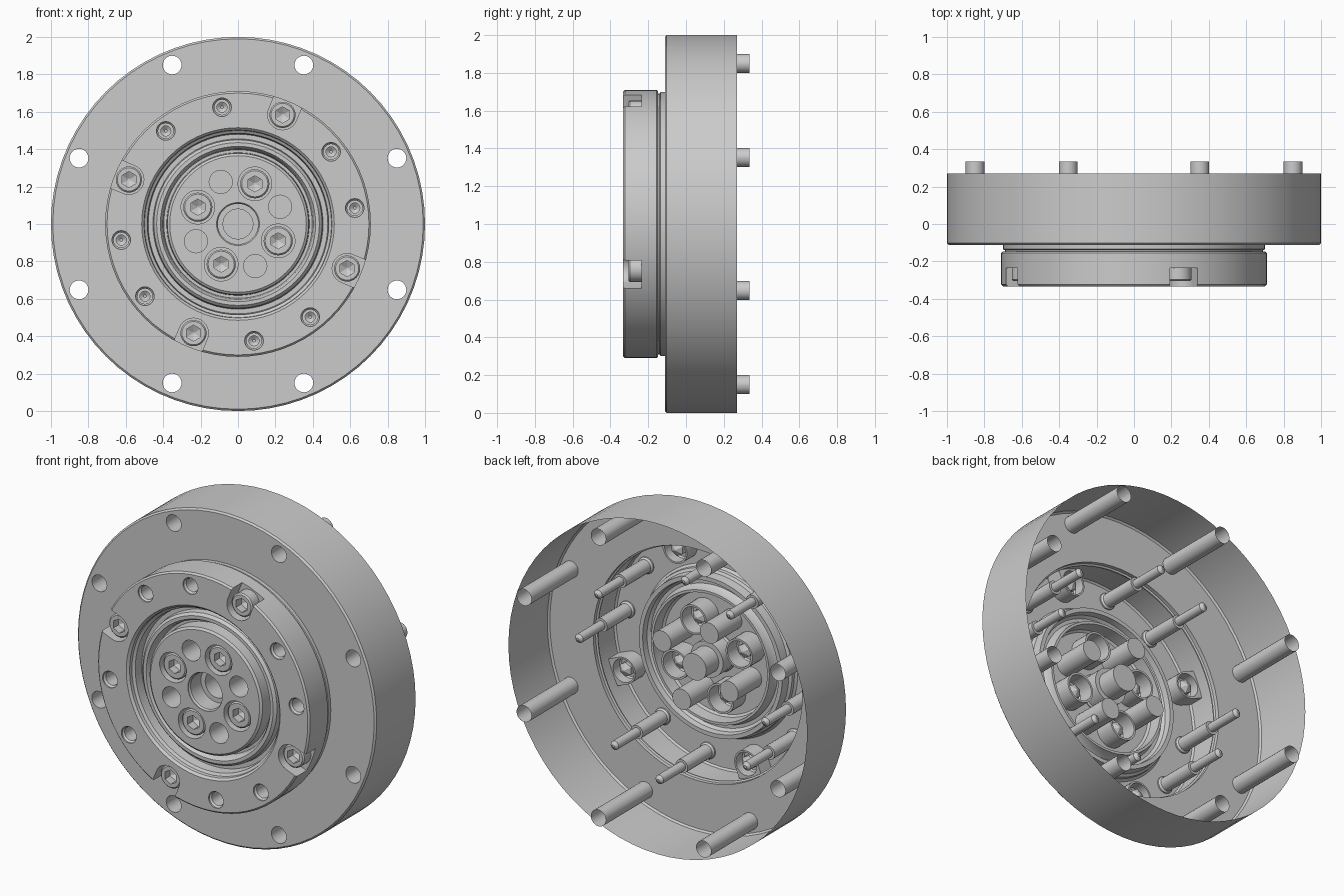
import bpy, bmesh
from math import sin, cos, pi, radians

if "Cube" in bpy.data.objects:
    bpy.data.objects.remove(bpy.data.objects["Cube"])

BACK = 0.335      # rear end of the through-hole tubes
RIM = 0.27        # rear edge of the housing wall


def lathe(bm, profile, n, cx=0.0, cz=1.0, turn=0.0):
    """Closed solid of revolution about the y axis; profile is (radius, y)."""
    rings = []
    for r, y in profile:
        rings.append([bm.verts.new((cx + r * cos(turn + 2 * pi * i / n), y,
                                    cz + r * sin(turn + 2 * pi * i / n))) for i in range(n)])
    for a, b in zip(rings, rings[1:]):
        for i in range(n):
            j = (i + 1) % n
            bm.faces.new((a[i], a[j], b[j], b[i]))
    bm.faces.new(rings[0])
    bm.faces.new(rings[-1][::-1])


def notch(bm, ang, radius, width, y0, y1):
    """U-shaped prism, round on the inside and open to the outer rim."""
    pts = [(0.85, -width), (0.85, width)]
    pts += [(radius + width * cos(t), width * sin(t))
            for t in (pi / 2 + pi * k / 16 for k in range(17))]
    loops = []
    for y in (y0, y1):
        loops.append([bm.verts.new((u * cos(ang) - v * sin(ang), y,
                                    1 + u * sin(ang) + v * cos(ang))) for u, v in pts])
    a, b = loops
    for i in range(len(pts)):
        j = (i + 1) % len(pts)
        bm.faces.new((a[i], a[j], b[j], b[i]))
    bm.faces.new(a)
    bm.faces.new(b[::-1])


def finish(bm, name, hidden=False):
    bmesh.ops.recalc_face_normals(bm, faces=bm.faces)
    me = bpy.data.meshes.new(name)
    bm.to_mesh(me)
    bm.free()
    ob = bpy.data.objects.new(name, me)
    bpy.context.collection.objects.link(ob)
    ob.hide_render = hidden
    return ob


def around(r, deg):
    """Four positions on a bolt circle, 90 degrees apart."""
    for k in range(4):
        a = radians(deg + 90 * k)
        yield a, r * cos(a), 1 + r * sin(a)


# Housing: hub, seal groove, raised ring, flange and outer wall in one profile
bm = bmesh.new()
lathe(bm, [(0.365, -0.315), (0.378, -0.305), (0.382, -0.23), (0.397, -0.23),
           (0.402, -0.265), (0.415, -0.285), (0.435, -0.285), (0.45, -0.27),
           (0.455, -0.235), (0.48, -0.235), (0.485, -0.29), (0.50, -0.30),
           (0.502, -0.32), (0.515, -0.333), (0.70, -0.333), (0.71, -0.323),
           (0.71, -0.155), (0.702, -0.147), (0.69, -0.147), (0.69, -0.14),
           (0.70, -0.135), (0.70, -0.112), (0.99, -0.112), (1.0, -0.102),
           (1.0, RIM), (1.0, BACK)], 72)
housing = finish(bm, "housing")

# Recesses cut into the body
cut = bmesh.new()
for deg in (22.5, 67.5):                        # flange through holes
    for a, x, z in around(0.92, deg):
        lathe(cut, [(0.05, -0.2), (0.05, 0.4)], 24, x, z)
for deg in (7.8, 37.8):                         # stepped ring holes
    for a, x, z in around(0.63, deg):
        lathe(cut, [(0.05, -0.4), (0.05, -0.325), (0.041, -0.315), (0.041, -0.08),
                    (0.027, -0.08), (0.027, 0.13), (0.008, 0.145)], 20, x, z)
for a, x, z in around(0.63, 67.8):              # ring screw notches
    notch(cut, a, 0.63, 0.08, -0.4, -0.235)
for a, x, z in around(0.233, 67.3):             # hub screw counterbores
    lathe(cut, [(0.09, -0.4), (0.09, -0.2)], 28, x, z)
for a, x, z in around(0.243, 22.3):             # hub blind holes
    lathe(cut, [(0.062, -0.4), (0.062, -0.09)], 24, x, z)
lathe(cut, [(0.115, -0.4), (0.115, -0.31), (0.108, -0.3), (0.108, -0.2),
            (0.08, -0.2), (0.08, -0.08)], 32)   # centre bore
recesses = finish(cut, "recess_cutter", True)

# Socket screw heads and their hexagon sockets
heads, hexes = bmesh.new(), bmesh.new()
for r, deg, hr, front, rear in ((0.63, 67.8, 0.07, -0.305, -0.2),
                                (0.233, 67.3, 0.078, -0.3, -0.17)):
    for a, x, z in around(r, deg):
        lathe(heads, [(hr - 0.008, front), (hr, front + 0.008), (hr, rear)], 24, x, z)
        lathe(hexes, [(0.043, -0.4), (0.043, front + 0.05), (0.006, front + 0.07)],
              6, x, z, pi / 6)
heads = finish(heads, "screw_heads", True)
hexes = finish(hexes, "hex_cutter", True)

for op, tool in (("DIFFERENCE", recesses), ("UNION", heads), ("DIFFERENCE", hexes)):
    m = housing.modifiers.new(tool.name, "BOOLEAN")
    m.operation, m.object, m.solver = op, tool, "EXACT"
dg = bpy.context.evaluated_depsgraph_get()
result = bpy.data.meshes.new_from_object(housing.evaluated_get(dg))
housing.modifiers.clear()
housing.data = result

# Back is open: drop the rear cap and the wall behind the rim, keeping the tubes,
# and open the rear of the screw heads
bm = bmesh.new()
bm.from_mesh(result)
dead = []
for f in bm.faces:
    cap = all(v.co.y > BACK - 0.003 for v in f.verts)
    wall = all(v.co.y > RIM - 0.002 and v.co.x ** 2 + (v.co.z - 1) ** 2 > 0.99
               for v in f.verts)
    if cap or wall:
        dead.append(f)
bmesh.ops.delete(bm, geom=dead, context="FACES")
bm.to_mesh(result)
bm.free()

for tool in (recesses, heads, hexes):
    bpy.data.objects.remove(tool)
bpy.context.view_layer.objects.active = housing
housing.select_set(True)
bpy.ops.object.shade_smooth_by_angle(angle=radians(30))
